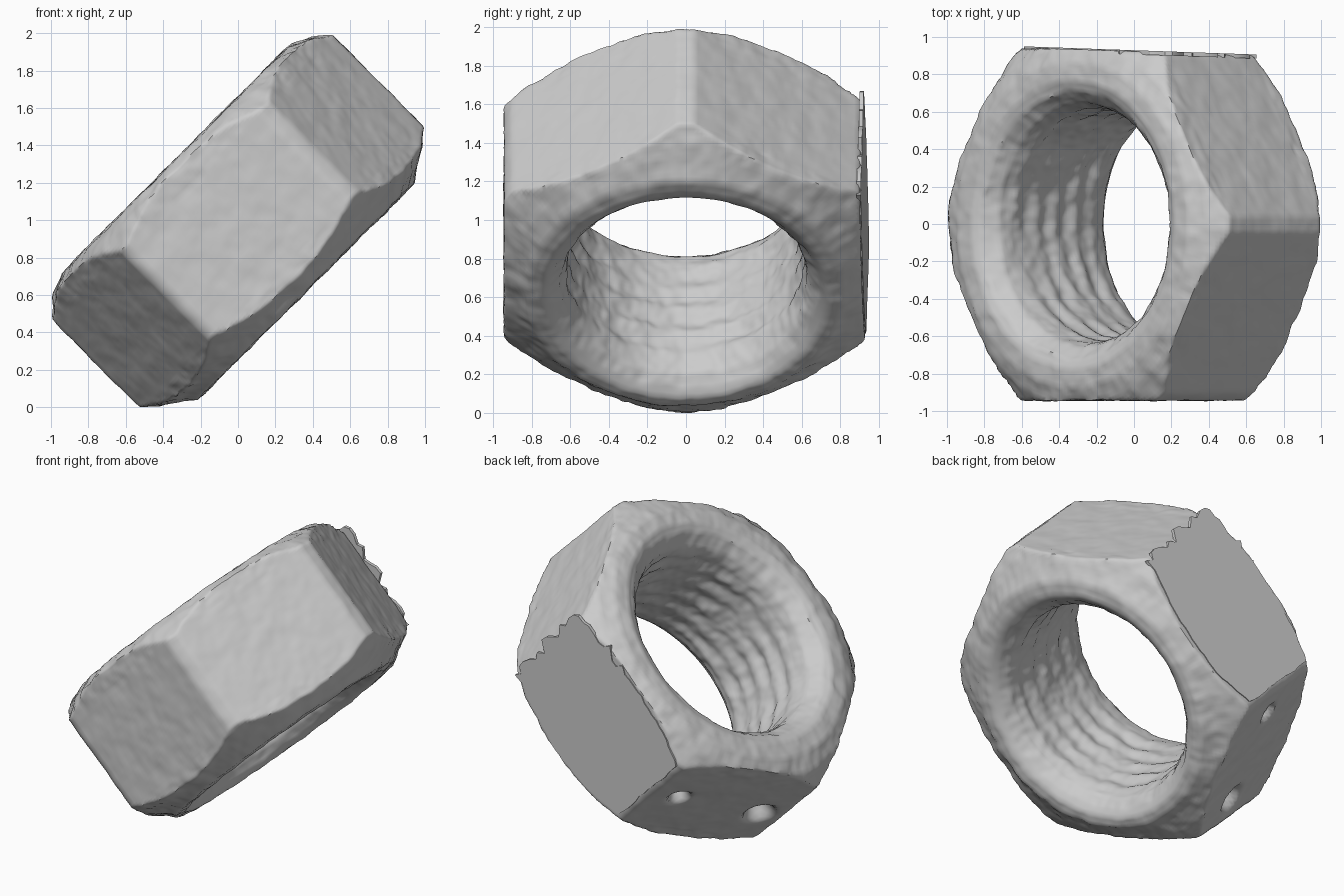
import bpy, bmesh, math, random
from mathutils import Vector, Matrix, noise

if "Cube" in bpy.data.objects:
    bpy.data.objects.remove(bpy.data.objects["Cube"])

random.seed(4)
APOTHEM = 0.94
SEGS = 300

# Local frame: x = long corner direction, y = world y, z = bore axis (tilted 45 degrees)
TILT = Matrix.Translation((0.012, 0, 0.965)) @ Matrix.Rotation(math.radians(-45), 4, 'Y')


def back_plane(x, z):
    """y of the slightly skewed flat cut on the back."""
    world_x = (x - z) * 0.707
    return 0.925 - 0.035 * world_x


def resample(points, step):
    out = []
    for (r0, z0), (r1, z1) in zip(points, points[1:]):
        n = max(1, round(math.hypot(r1 - r0, z1 - z0) / step))
        out += [(r0 + (r1 - r0) * i / n, z0 + (z1 - z0) * i / n) for i in range(n)]
    return out


def hex_radius(a):
    """Hexagon with softly rounded corners on +-x and flats facing +-y."""
    d = a % (math.pi / 3)
    d = min(d, math.pi / 3 - d)       # angle away from nearest corner
    return min(APOTHEM / math.cos(math.pi / 6 - d), 1.068 - 0.008 * math.cos(a))


def shade(ob, angle):
    bpy.ops.object.select_all(action='DESELECT')
    ob.select_set(True)
    bpy.context.view_layer.objects.active = ob
    bpy.ops.object.shade_smooth_by_angle(angle=math.radians(angle))


def add_object(name, bm, angle=35):
    bmesh.ops.recalc_face_normals(bm, faces=bm.faces)
    bmesh.ops.transform(bm, matrix=TILT, verts=bm.verts)
    me = bpy.data.meshes.new(name)
    bm.to_mesh(me)
    bm.free()
    ob = bpy.data.objects.new(name, me)
    bpy.context.collection.objects.link(ob)
    shade(ob, angle)
    return ob


# Nut body: chamfered profile swept round, clipped to a hexagon, threaded inside
outer = [(0.70, -0.47), (0.745, -0.497), (0.82, -0.49), (0.88, -0.445), (0.99, -0.375),
         (1.09, -0.295), (1.09, 0.345), (0.97, 0.45), (0.87, 0.495), (0.77, 0.502), (0.715, 0.48)]
bore = [(0.715, 0.48), (0.65, 0.41), (0.627, 0.34), (0.615, 0.0),
        (0.627, -0.34), (0.65, -0.41), (0.70, -0.47)]
profile = [(r, z, False) for r, z in resample(outer, 0.022)]
profile += [(r, z, True) for r, z in resample(bore, 0.018)]

# Two small pits in the lower back flat
n150 = Vector((math.cos(math.radians(150)), 0.5, 0))
t150 = Vector((0.5, math.cos(math.radians(30)), 0))
pits = [(n150 * APOTHEM + t150 * 0.31 + Vector((0, 0, 0.03)), 0.055, 0.12),
        (n150 * APOTHEM + t150 * -0.36 + Vector((0, 0, -0.03)), 0.08, 0.12)]


def surface_point(a, r, z, inside):
    # the bore sits slightly off centre
    blend = 1.0 if inside else max(0.0, min(1.0, (0.9 - r) / 0.18))
    offset = (-0.01 + 0.04 * z) * blend
    if inside:
        # worn thread ridges, fading out at both mouths and unevenly round the bore
        fade = max(0.0, min(1.0, (0.40 - abs(z)) / 0.08))
        wear = 0.6 + 0.9 * noise.noise((2 * math.cos(a), 2 * math.sin(a), 3 * z))
        r += 0.009 * fade * wear * math.cos(2 * math.pi * z / 0.15 + a)
    else:
        r = min(r, hex_radius(a))
    p = Vector((r * math.cos(a) + offset, r * math.sin(a), z))
    # worn, scanned-metal roughness
    flat = not inside and r > 0.92 and abs(z) < 0.33
    amp = 0.005 if flat else 0.011
    direction = Vector((p.x, p.y, 0)).normalized()
    if not inside and abs(z) > 0.3:
        direction = (direction + Vector((0, 0, math.copysign(0.8, z)))).normalized()
    bump = noise.noise(p * 8) + 0.6 * noise.noise(p * 20)
    if not inside:
        push = sum(depth * math.exp(-((p - c).length / rad) ** 4) for c, rad, depth in pits)
        p -= n150 * push
    p += direction * amp * bump
    p.y = min(p.y, back_plane(p.x, p.z))
    return p


bm = bmesh.new()
rings = []
for i in range(SEGS):
    a = 2 * math.pi * i / SEGS
    rings.append([bm.verts.new(surface_point(a, *row)) for row in profile])
m = len(profile)
for i in range(SEGS):
    A, B = rings[i], rings[(i + 1) % SEGS]
    for j in range(m):
        k = (j + 1) % m
        bm.faces.new((A[j], B[j], B[k], A[k]))
add_object("hex_nut_body", bm, 50)

# Back patch: thin flat plate with a torn edge at the upper end
outline = [(-0.52, -0.28), (-0.3, -0.37), (0.0, -0.40), (0.3, -0.37), (0.56, -0.30),
           (0.58, 0.38), (0.3, 0.43), (0.0, 0.44), (-0.3, 0.42), (-0.52, 0.35)]
edge = resample(outline + outline[:1], 0.045)
bm = bmesh.new()
front, back = [], []
for x, z in edge:
    torn = x > 0.5 or (x > 0.1 and z > 0.3)
    j = random.uniform(-0.03, 0.06) if torn else random.uniform(-0.008, 0.008)
    length = math.hypot(x, z)
    x, z = x * (1 + j / length), z * (1 + j / length)
    y = back_plane(x, z)
    front.append(bm.verts.new((x, y + 0.006, z)))
    back.append(bm.verts.new((x, y - 0.016, z)))
bm.faces.new(front)
bm.faces.new(back)
for i in range(len(front)):
    k = (i + 1) % len(front)
    bm.faces.new((front[i], front[k], back[k], back[i]))
add_object("back_patch", bm, 30)

# Rest the model on the ground, centred
cos = [v.co for o in bpy.data.objects for v in o.data.vertices]
shift = Vector([-(min(c[i] for c in cos) + max(c[i] for c in cos)) / 2 for i in range(3)])
shift.z = -min(c.z for c in cos)
for o in bpy.data.objects:
    o.data.transform(Matrix.Translation(shift))
